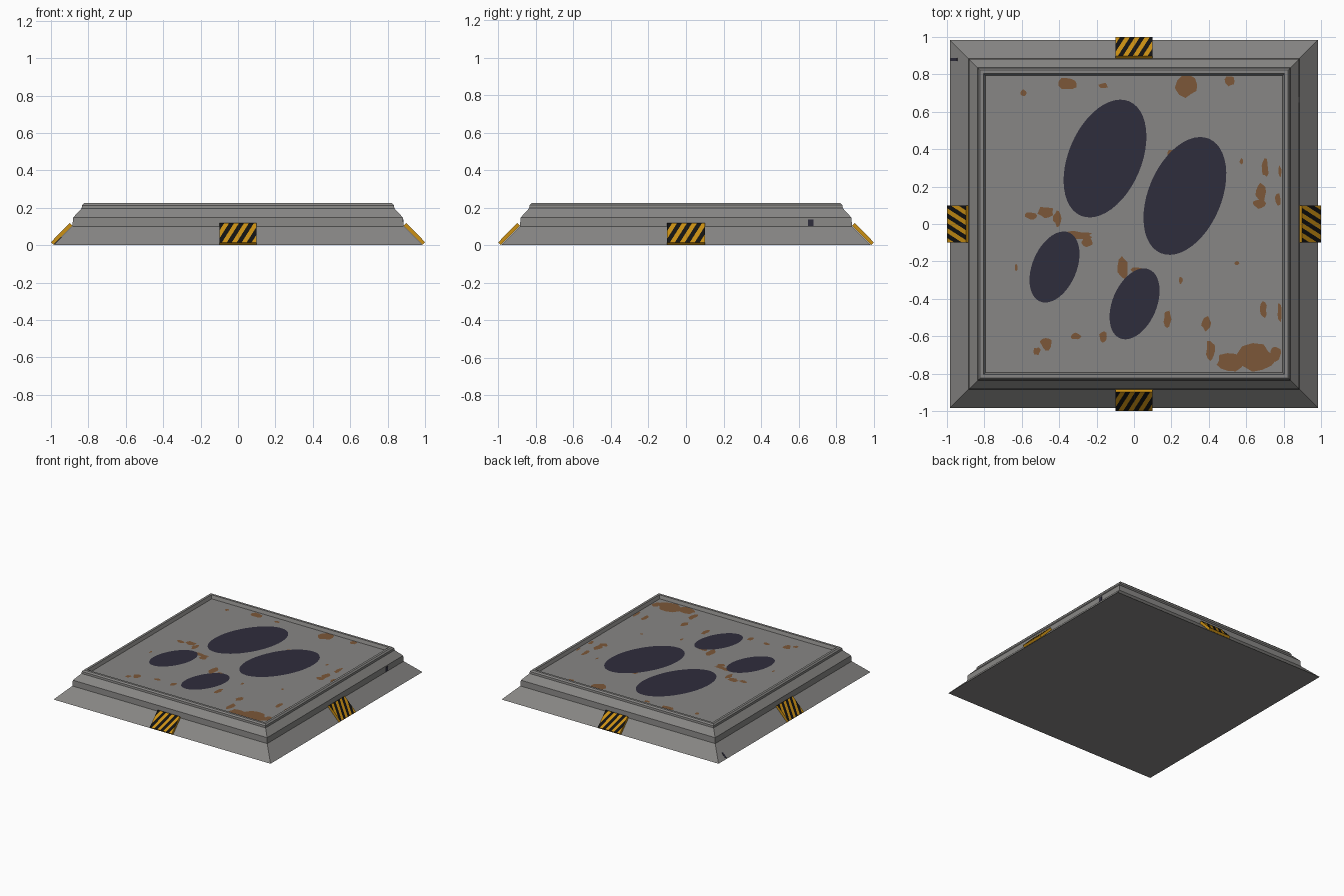
import bpy, bmesh, math, random
from mathutils import Vector, Matrix

if "Cube" in bpy.data.objects:
    bpy.data.objects.remove(bpy.data.objects["Cube"])

random.seed(4)


def material(name, r, g, b):
    m = bpy.data.materials.new(name)
    m.diffuse_color = (r, g, b, 1)
    m.use_nodes = True
    m.node_tree.nodes["Principled BSDF"].inputs["Base Color"].default_value = m.diffuse_color
    return m


GREY = material("worn grey metal", 0.245, 0.24, 0.232)
DARK = material("dark blue pad", 0.028, 0.026, 0.045)
RUST = material("rust brown", 0.20, 0.095, 0.04)
YELLOW = material("warning yellow", 0.60, 0.28, 0.007)
BLACK = material("warning black", 0.006, 0.006, 0.006)


def make_object(name, bm, *mats):
    me = bpy.data.meshes.new(name)
    bm.to_mesh(me)
    bm.free()
    for m in mats:
        me.materials.append(m)
    ob = bpy.data.objects.new(name, me)
    bpy.context.collection.objects.link(ob)
    return ob


# Stepped square base: (half width, height) profile, recessed panel on top
PANEL_Z = 0.197
profile = [(0.985, 0), (0.885, 0.1), (0.882, 0.147), (0.836, 0.197), (0.834, 0.213),
           (0.824, 0.224), (0.805, 0.224), (0.795, PANEL_Z)]
bm = bmesh.new()
rings = [[bm.verts.new((sx * h, sy * h, z)) for sx, sy in ((-1, -1), (1, -1), (1, 1), (-1, 1))]
         for h, z in profile]
for lo, hi in zip(rings, rings[1:]):
    for i in range(4):
        j = (i + 1) % 4
        bm.faces.new((lo[i], lo[j], hi[j], hi[i]))
bm.faces.new(rings[0][::-1])
bm.faces.new(rings[-1])
make_object("base_platform", bm, GREY)


# Four slanted warning plates with diagonal stripes cut into the outer face
def warning_plate(name, angle):
    bm = bmesh.new()
    length, thick = 0.145, 0.02
    bmesh.ops.create_cube(bm, size=1, matrix=Matrix.Diagonal((0.2, length, thick, 1)))
    across = Vector((1, -0.45, 0))      # stripe direction leans towards +x going up
    period = 0.053
    edges = [k * period / 2 for k in range(-5, 6)]
    for e in edges:
        top = [f for f in bm.faces if f.normal.z > 0.9]
        geom = top + list({x for f in top for x in list(f.edges) + list(f.verts)})
        bmesh.ops.bisect_plane(bm, geom=geom, plane_co=Vector((e, 0, 0)), plane_no=across)
        bm.normal_update()
    for f in bm.faces:
        if f.normal.z > 0.9:
            u = f.calc_center_median().dot(across)
            f.material_index = math.floor(u / (period / 2)) % 2
    # local y runs up the slope, local z points outwards
    bm.transform(Matrix.Rotation(angle, 4, 'Z') @ Matrix.Translation((0, -0.943, 0.06))
                 @ Matrix.Rotation(math.radians(45.5), 4, 'X'))
    make_object(name, bm, YELLOW, BLACK)


for i, side in enumerate(("front", "right", "back", "left")):
    warning_plate("warning_plate_" + side, i * math.pi / 2)


# Four tilted oval pads on the panel
def oval_pad(name, x, y, a, b):
    bm = bmesh.new()
    bmesh.ops.create_circle(bm, cap_ends=True, segments=48, radius=1,
                            matrix=Matrix.Translation((x, y, PANEL_Z + 0.003))
                            @ Matrix.Rotation(math.radians(-23), 4, 'Z')
                            @ Matrix.Diagonal((b, a, 1, 1)))
    make_object(name, bm, DARK)


oval_pad("oval_pad_large_left", -0.155, 0.35, 0.332, 0.195)
oval_pad("oval_pad_large_right", 0.272, 0.15, 0.332, 0.195)
oval_pad("oval_pad_small_left", -0.425, -0.23, 0.2, 0.118)
oval_pad("oval_pad_small_right", 0.003, -0.427, 0.2, 0.118)

# Irregular rust patches: centre x, centre y, half width, half height
patches = [
    (.285, .75, .06, .07), (-.35, .75, .05, .035), (.51, .765, .025, .03), (-.59, .70, .015, .018),
    (-.165, .74, .025, .015), (.68, .17, .03, .05), (.70, .30, .02, .05), (.67, .11, .03, .025),
    (.77, .13, .015, .04), (.78, .28, .01, .03), (.575, .335, .01, .015), (.20, .37, .02, .03),
    (-.47, .065, .04, .03), (-.55, .045, .03, .02), (-.41, .03, .02, .04), (-.31, -.06, .09, .02),
    (-.25, -.09, .03, .03), (-.06, -.24, .03, .06), (.02, -.25, .04, .02), (-.47, -.64, .03, .035),
    (-.52, -.68, .02, .02), (-.31, -.60, .025, .02), (-.165, -.60, .02, .03), (.18, -.51, .02, .045),
    (.385, -.53, .025, .04), (.41, -.68, .025, .06), (.51, -.74, .07, .045), (.65, -.715, .10, .075),
    (.36, .02, .01, .01), (.76, -.69, .03, .04), (.69, -.46, .02, .04), (.78, -.47, .012, .05),
    (-.63, -.23, .008, .02), (.55, -.21, .012, .01), (.25, -.30, .01, .02), (.20, -.06, .02, .02)]
bm = bmesh.new()
for k, (x, y, rx, ry) in enumerate(patches):
    pts = []
    for i in range(11):
        t = 2 * math.pi * i / 11
        r = random.uniform(0.75, 1.2)
        px, py = x + rx * r * math.cos(t), y + ry * r * math.sin(t)
        pts.append(bm.verts.new((max(-.79, min(.79, px)), max(-.79, min(.79, py)),
                                 PANEL_Z + 0.001 + k * 0.00002)))
    bm.faces.new(pts)
make_object("rust_patches", bm, RUST)


# Small dark scuffs on the right wall and the left slope
def scuff(name, loc, size, tilt):
    bm = bmesh.new()
    bmesh.ops.create_cube(bm, size=1, matrix=Matrix.Translation(loc) @ Matrix.Rotation(tilt, 4, 'Y')
                          @ Matrix.Diagonal((*size, 1)))
    make_object(name, bm, DARK)


scuff("scuff_right", (0.884, 0.665, 0.12), (0.004, 0.03, 0.035), 0)
scuff("scuff_left", (-0.962, 0.88, 0.024), (0.05, 0.015, 0.003), -math.pi / 4)
